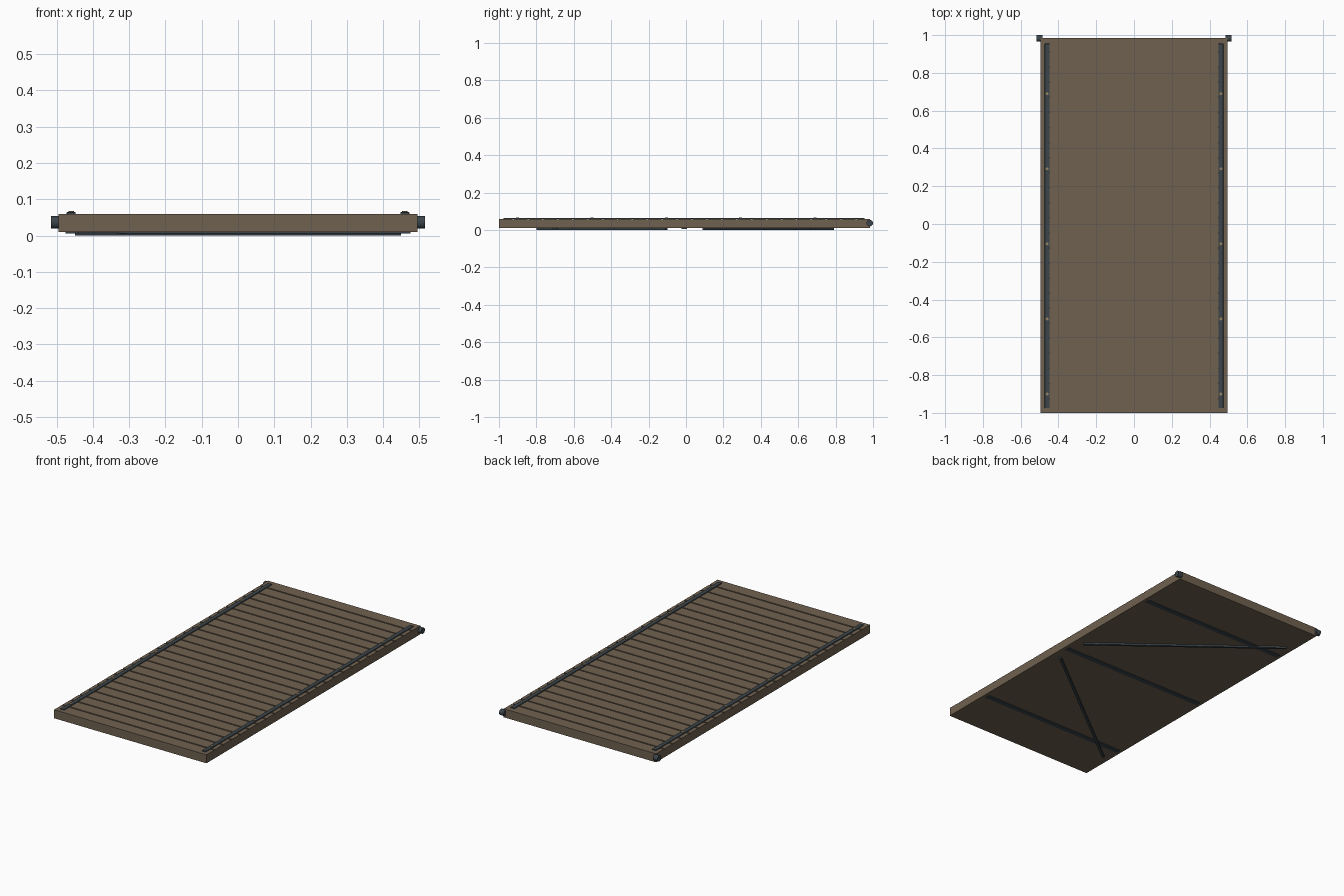
import bpy, math

if "Cube" in bpy.data.objects:
    bpy.data.objects.remove(bpy.data.objects["Cube"])


def material(name, color):
    m = bpy.data.materials.new(name)
    m.diffuse_color = (*color, 1)
    m.use_nodes = True
    m.node_tree.nodes["Principled BSDF"].inputs["Base Color"].default_value = m.diffuse_color
    return m


WOOD = material("wood", (0.16, 0.12, 0.08))
IRON = material("iron", (0.045, 0.06, 0.07))
BRASS = material("brass", (0.3, 0.22, 0.11))


def box(name, lo, hi, mat, bevel=0, turn=0):
    mid = [(a + b) / 2 for a, b in zip(lo, hi)]
    bpy.ops.mesh.primitive_cube_add(size=1, location=mid, rotation=(0, 0, turn))
    o = bpy.context.object
    o.name = name
    o.scale = [b - a for a, b in zip(lo, hi)]
    bpy.ops.object.transform_apply(location=False, rotation=False, scale=True)
    o.data.materials.append(mat)
    if bevel:
        b = o.modifiers.new("bevel", 'BEVEL')
        b.width = bevel
        b.segments = 1
    return o


def cylinder(name, r, depth, loc, mat, rot=(0, 0, 0), sides=16):
    bpy.ops.mesh.primitive_cylinder_add(vertices=sides, radius=r, depth=depth,
                                        location=loc, rotation=rot)
    o = bpy.context.object
    o.name = name
    o.data.materials.append(mat)
    bpy.ops.object.shade_smooth_by_angle()
    return o


# Solid deck with shallow plank grooves
Y0, Y1, COUNT, GAP = -1.0, 0.985, 25, 0.008
box("deck_base", (-0.495, Y0, 0.01), (0.495, Y1, 0.056), WOOD)
pitch = (Y1 - Y0 + GAP) / COUNT
for i in range(COUNT):
    y = Y0 + i * pitch
    box("deck_plank", (-0.495, y, 0.055), (0.495, y + pitch - GAP, 0.06), WOOD)

# Side straps with bolts, and hinge pins at the back
for s in (-1, 1):
    x = s * 0.46
    box("edge_strap", (x - 0.0125, -0.975, 0.059), (x + 0.0125, 0.955, 0.0645), IRON, 0.001)
    for k in range(5):
        cylinder("strap_bolt", 0.008, 0.006, (x, -0.9 + 0.3975 * k, 0.0645), BRASS, sides=10)
    cylinder("hinge_pin", 0.0175, 0.03, (s * 0.5, 0.9825, 0.0365), IRON, (0, math.pi / 2, 0))

# Cross battens beneath
for y in (-0.7, -0.01, 0.68):
    box("under_batten", (-0.475, y - 0.015, 0.006), (0.475, y + 0.015, 0.011), IRON)

# Diagonal braces beneath
for (ax, ay), (bx, by) in (((-0.445, 0.785), (0.445, 0.095)),
                           ((-0.445, -0.795), (0.445, -0.105))):
    h = math.hypot(bx - ax, by - ay) / 2
    cx, cy = (ax + bx) / 2, (ay + by) / 2
    box("diagonal_brace", (cx - h, cy - 0.007, 0), (cx + h, cy + 0.007, 0.011), IRON,
        turn=math.atan2(by - ay, bx - ax))
